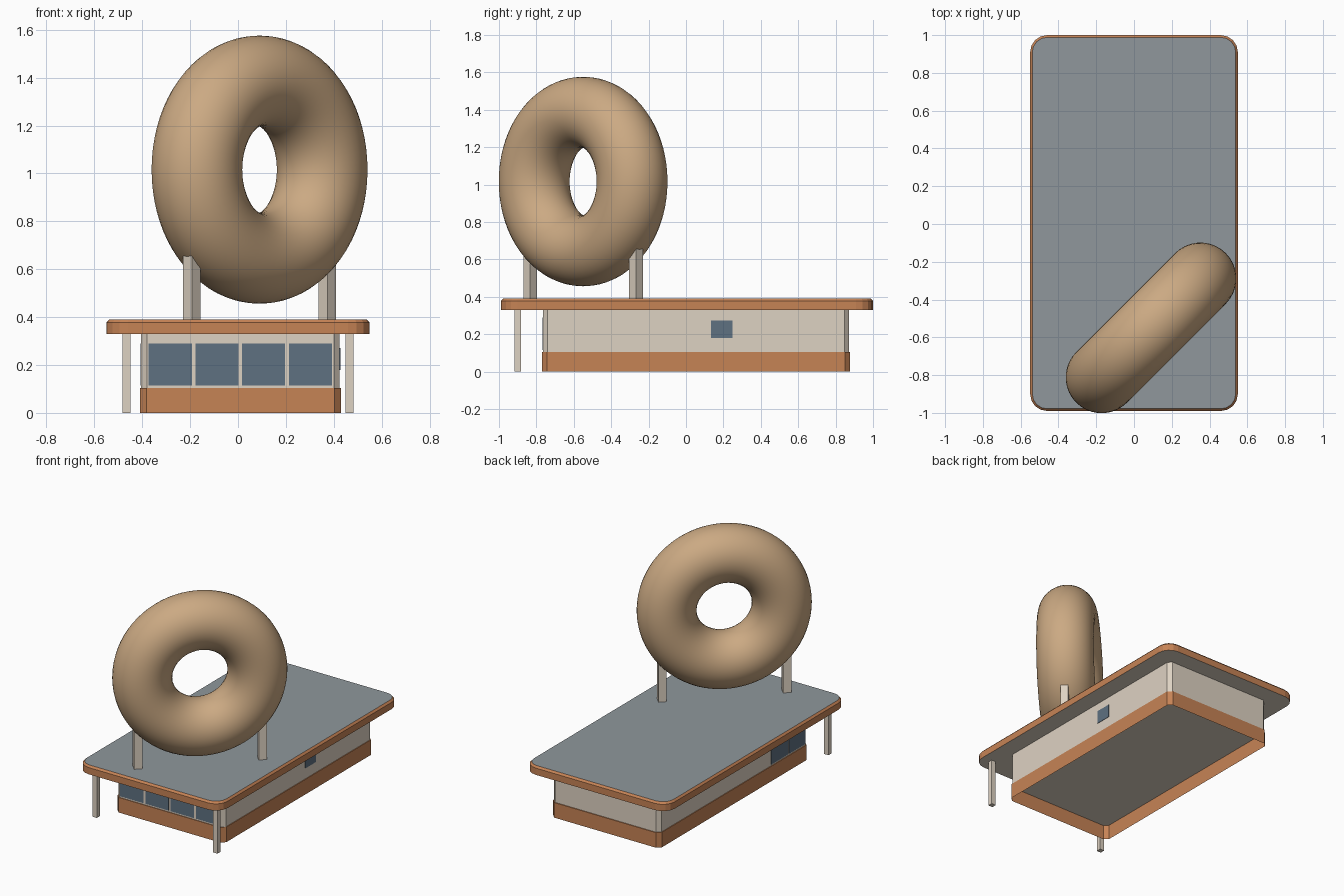
import bpy, bmesh
from math import pi, cos, sin

if "Cube" in bpy.data.objects:
    bpy.data.objects.remove(bpy.data.objects["Cube"])


def material(name, r, g, b):
    m = bpy.data.materials.new(name)
    m.diffuse_color = [(c / 255) ** 2.2 for c in (r, g, b)] + [1]
    m.use_nodes = True
    m.node_tree.nodes["Principled BSDF"].inputs["Base Color"].default_value = m.diffuse_color
    return m


CREAM = material("cream", 221, 209, 193)
ORANGE = material("orange_trim", 197, 130, 86)
GREY = material("roof_grey", 142, 150, 155)
GLASS = material("glass", 95, 112, 128)
DOUGH = material("dough", 202, 168, 130)


def outline(x0, x1, y0, y1, r, seg):
    """Rectangle with corners of radius r cut into seg facets."""
    pts = []
    corners = [(x1 - r, y1 - r), (x0 + r, y1 - r), (x0 + r, y0 + r), (x1 - r, y0 + r)]
    for k, (cx, cy) in enumerate(corners):
        for i in range(seg + 1):
            a = (k + i / seg) * pi / 2
            pts.append((cx + r * cos(a), cy + r * sin(a)))
    return pts


def stack(name, loops, mats, top=0, bottom=0, open_bottom=False):
    """Skin a list of (outline, z) loops and cap the ends."""
    bm = bmesh.new()
    rings = [[bm.verts.new((x, y, z)) for x, y in pts] for pts, z in loops]
    n = len(rings[0])
    for a, b in zip(rings, rings[1:]):
        for i in range(n):
            j = (i + 1) % n
            bm.faces.new((a[i], a[j], b[j], b[i]))
    bm.faces.new(rings[-1]).material_index = top
    if not open_bottom:
        bm.faces.new(rings[0][::-1]).material_index = bottom
    me = bpy.data.meshes.new(name)
    bm.to_mesh(me)
    bm.free()
    for m in mats:
        me.materials.append(m)
    ob = bpy.data.objects.new(name, me)
    bpy.context.collection.objects.link(ob)
    return ob


def box(name, x0, x1, y0, y1, z0, z1, mat, turn=0):
    cx, cy = (x0 + x1) / 2, (y0 + y1) / 2
    bpy.ops.mesh.primitive_cube_add(size=1, location=(cx, cy, (z0 + z1) / 2), rotation=(0, 0, turn))
    ob = bpy.context.object
    ob.name = name
    ob.scale = (x1 - x0, y1 - y0, z1 - z0)
    ob.data.materials.append(mat)
    return ob


# Building: plinth hollow from below, walls with chamfered corners
plinth = outline(-0.41, 0.43, -0.77, 0.878, 0.027, 1)
stack("plinth", [(plinth, 0), (plinth, 0.105)], [ORANGE], open_bottom=True)
walls = outline(-0.405, 0.425, -0.765, 0.872, 0.025, 1)
stack("walls", [(walls, 0.1), (walls, 0.335)], [CREAM])

# Roof: orange edge with a small top chamfer, grey deck, cream soffit
edge = outline(-0.55, 0.55, -0.99, 1.0, 0.09, 4)
deck = outline(-0.538, 0.538, -0.978, 0.988, 0.078, 4)
stack("roof", [(edge, 0.33), (edge, 0.377), (deck, 0.39)], [ORANGE, GREY, CREAM], top=1, bottom=2)

# Windows: four in front, two on the left, one small on the right
for i in range(4):
    x = -0.373 + 0.195 * i
    box(f"front_window_{i + 1}", x, x + 0.18, -0.768, -0.75, 0.115, 0.29, GLASS)
for i in range(2):
    y = -0.735 + 0.195 * i
    box(f"left_window_{i + 1}", -0.408, -0.39, y, y + 0.18, 0.115, 0.29, GLASS)
box("right_window", 0.41, 0.428, 0.134, 0.249, 0.18, 0.272, GLASS)

# Porch columns and diagonal sign supports
for side, s in (("left", -1), ("right", 1)):
    x, y = s * 0.466, -0.899
    box(f"{side}_column", x - 0.017, x + 0.017, y - 0.017, y + 0.017, 0, 0.335, CREAM)
    x, y = 0.09 + s * 0.283, -0.55 + s * 0.283
    box(f"{side}_sign_support", x - 0.026, x + 0.026, y - 0.026, y + 0.026, 0.385, 0.66, CREAM, pi / 4)

# Giant ring standing diagonally on the roof
bpy.ops.mesh.primitive_torus_add(major_radius=0.37, minor_radius=0.19, major_segments=72,
                                 minor_segments=36, location=(0.09, -0.55, 1.016),
                                 rotation=(pi / 2, 0, pi / 4))
ring = bpy.context.object
ring.name = "ring_sign"
ring.data.materials.append(DOUGH)
bpy.ops.object.shade_smooth()
